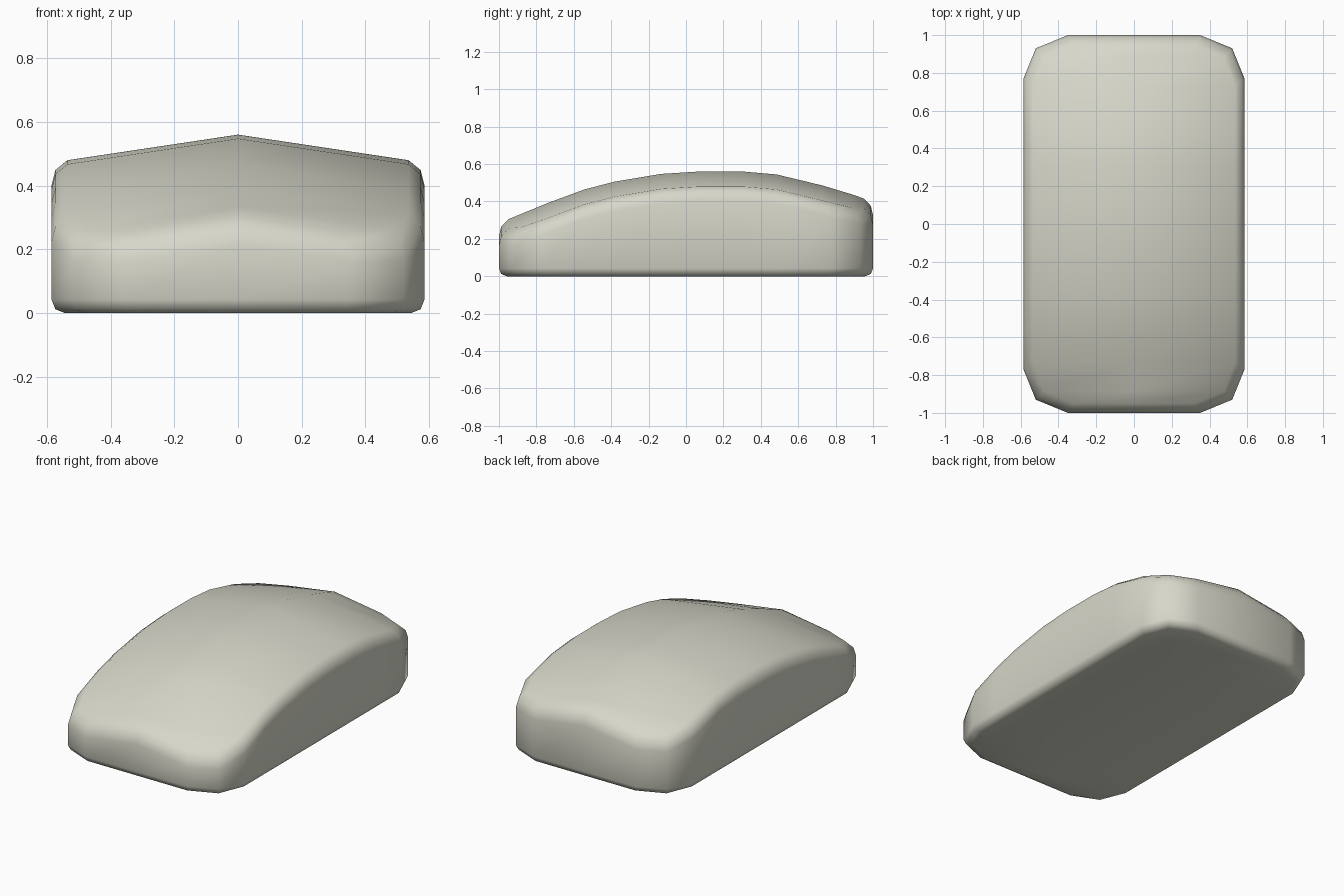
import bpy, bmesh

if "Cube" in bpy.data.objects:
    bpy.data.objects.remove(bpy.data.objects["Cube"])

# Stations along the length: y, half width, ridge height
STATIONS = [(-1, .35, .285), (-.93, .52, .313), (-.77, .585, .38), (-.57, .585, .457),
            (-.4, .585, .503), (-.14, .585, .547), (.07, .585, .56), (.32, .585, .56),
            (.51, .585, .542), (.77, .585, .475), (.93, .52, .424), (1, .35, .397)]
SLOPE = .15      # the top falls away from the centre ridge
LAST = len(STATIONS) - 1


def ridge(y):
    """Height of the centre ridge at y."""
    for (a, _, p), (b, _, q) in zip(STATIONS, STATIONS[1:]):
        if y <= b:
            return p + (q - p) * (y - a) / (b - a)
    return STATIONS[-1][2]


def grid(bm, inset, height):
    """Rows of left, centre, right vertices, pulled inwards by inset."""
    rows = []
    for y, w, _ in STATIONS:
        yy = y * (1 - inset)
        ww = w * (1 - inset / .585)
        rows.append([bm.verts.new((x, yy, height(x, yy))) for x in (-ww, 0, ww)])
    return rows


def rim(rows):
    """Counter-clockwise loop around the outside of a grid."""
    return (rows[0] + [r[2] for r in rows[1:]] + [rows[-1][1]]
            + [r[0] for r in rows[:0:-1]])


def fill(bm, rows, up):
    for a, b in zip(rows, rows[1:]):
        for i in (0, 1):
            q = [a[i], a[i + 1], b[i + 1], b[i]]
            bm.faces.new(q if up else q[::-1])


def flat(z):
    return lambda x, y: z


def crown(drop):
    return lambda x, y: ridge(y) - SLOPE * abs(x) - drop


bm = bmesh.new()
# Base edge, wall, rounded top edge, crown
levels = [grid(bm, d, f) for d, f in
          [(.042, flat(0)), (.012, flat(.012)), (0, flat(.042)),
           (0, crown(.07)), (.012, crown(.025)), (.05, crown(0))]]
fill(bm, levels[0], False)
fill(bm, levels[-1], True)
for lo, hi in zip(levels, levels[1:]):
    a, b = rim(lo), rim(hi)
    for i in range(len(a)):
        j = (i + 1) % len(a)
        bm.faces.new([a[i], a[j], b[j], b[i]])
# Drop the unused centre vertices of the wall levels
bmesh.ops.delete(bm, geom=[v for v in bm.verts if not v.link_faces], context='VERTS')
bmesh.ops.recalc_face_normals(bm, faces=bm.faces)
for f in bm.faces:
    f.smooth = True

mesh = bpy.data.meshes.new("mouse_body")
bm.to_mesh(mesh)
bm.free()
body = bpy.data.objects.new("mouse_body", mesh)
bpy.context.collection.objects.link(body)

mat = bpy.data.materials.new("warm grey plastic")
mat.diffuse_color = (.68, .68, .59, 1)
mat.use_nodes = True
mat.node_tree.nodes["Principled BSDF"].inputs["Base Color"].default_value = mat.diffuse_color
mesh.materials.append(mat)
